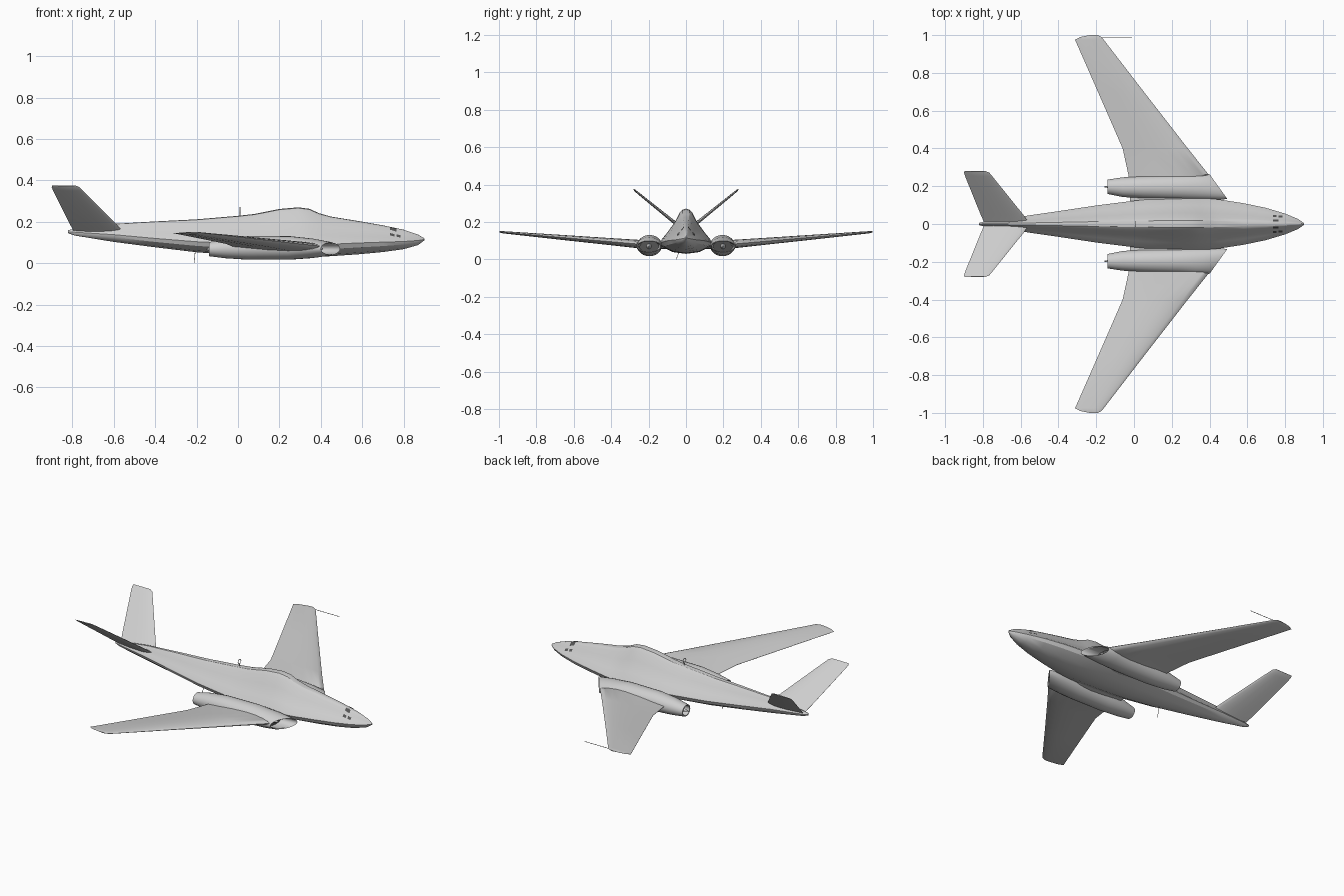
import bpy, bmesh, math
from mathutils import Vector
from mathutils.bvhtree import BVHTree


def material(name, rgb):
    m = bpy.data.materials.new(name)
    m.diffuse_color = (*rgb, 1)
    return m


GREY = material("light grey paint", (0.62, 0.62, 0.62))
DARK = material("dark grey", (0.09, 0.09, 0.09))


def finish(bm, name, mats=(GREY,), angle=30):
    bmesh.ops.recalc_face_normals(bm, faces=bm.faces)
    me = bpy.data.meshes.new(name)
    bm.to_mesh(me)
    bm.free()
    ob = bpy.data.objects.new(name, me)
    bpy.context.collection.objects.link(ob)
    for m in mats:
        me.materials.append(m)
    bpy.ops.object.select_all(action='DESELECT')
    ob.select_set(True)
    bpy.context.view_layer.objects.active = ob
    bpy.ops.object.shade_smooth_by_angle(angle=math.radians(angle))
    return ob


def loft(rings, cap_mat=0):
    """Skin a list of equal-length closed rings and cap both ends."""
    bm = bmesh.new()
    vr = [[bm.verts.new(p) for p in r] for r in rings]
    n = len(vr[0])
    for a, b in zip(vr, vr[1:]):
        for i in range(n):
            j = (i + 1) % n
            bm.faces.new((a[i], a[j], b[j], b[i]))
    for r in (vr[0], vr[-1]):
        bm.faces.new(r).material_index = cap_mat
    return bm


def rod(name, a, b, r, r2=None, sides=6):
    a, b = Vector(a), Vector(b)
    q = (b - a).to_track_quat('Z', 'Y')
    rings = []
    for p, rad in ((a, r), (b, r if r2 is None else r2)):
        rings.append([p + q @ Vector((rad * math.cos(t), rad * math.sin(t), 0))
                      for t in (2 * math.pi * i / sides for i in range(sides))])
    return finish(loft(rings), name)


# Fuselage: x, half width, bottom, widest height, top
stations = [
    (0.90, 0.004, 0.110, 0.115, 0.120), (0.87, 0.026, 0.088, 0.110, 0.138),
    (0.80, 0.055, 0.068, 0.105, 0.162), (0.70, 0.085, 0.054, 0.102, 0.183),
    (0.58, 0.110, 0.043, 0.098, 0.204), (0.45, 0.130, 0.034, 0.092, 0.225),
    (0.39, 0.135, 0.032, 0.090, 0.242), (0.345, 0.138, 0.031, 0.090, 0.263),
    (0.29, 0.139, 0.030, 0.090, 0.270), (0.20, 0.138, 0.030, 0.090, 0.262),
    (0.08, 0.131, 0.034, 0.092, 0.238), (0.00, 0.123, 0.038, 0.095, 0.229),
    (-0.20, 0.098, 0.053, 0.104, 0.212), (-0.40, 0.068, 0.077, 0.120, 0.202),
    (-0.60, 0.039, 0.103, 0.138, 0.190), (-0.79, 0.014, 0.134, 0.150, 0.166),
    (-0.82, 0.006, 0.145, 0.152, 0.160),
]


def body_ring(x, w, zb, zm, zt):
    up, dn = zt - zm, zm - zb
    half = [(0, zt), (0.13 * w, zt - 0.02 * up), (0.25 * w, zt - 0.12 * up),
            (0.42 * w, zm + 0.62 * up), (0.72 * w, zm + 0.30 * up),
            (0.93 * w, zm + 0.10 * up), (w, zm), (0.90 * w, zm - 0.4 * dn),
            (0.5 * w, zb + 0.15 * dn), (0, zb)]
    pts = half + [(-y, z) for y, z in half[-2:0:-1]]
    return [(x, y, z) for y, z in pts]


body = loft([body_ring(*s) for s in stations])
tree = BVHTree.FromBMesh(body)
finish(body, "fuselage")


# Nose windows: thin patches laid on the skin
def skin(x, y):
    hit, nor, _, _ = tree.ray_cast(Vector((x, y, 1)), Vector((0, 0, -1)))
    return hit + Vector((0, 0, 0.003))


bm = bmesh.new()
for s in (-1, 1):
    for x0, x1, y0, y1 in ((0.735, 0.765, 0.012, 0.024), (0.735, 0.755, 0.036, 0.047),
                           (0.765, 0.785, 0.034, 0.045)):
        bm.faces.new([bm.verts.new(skin(x, s * y)) for x, y in
                      ((x0, y0), (x1, y0), (x1, y1), (x0, y1))])
finish(bm, "nose_windows", (DARK,))

# Airfoil shape: chord fraction, half thickness fraction
FOIL = [(0, 0), (0.02, 0.3), (0.08, 0.62), (0.2, 0.92), (0.35, 1),
        (0.6, 0.75), (0.8, 0.4), (1, 0.04)]


def foil_ring(le, te, y, z, t, tilt):
    """Section at (y, z); thickness runs along the tilted normal."""
    pts = [(c, h) for c, h in FOIL] + [(c, -h) for c, h in FOIL[:0:-1]]
    s = 1 if y > 0 else -1
    n = (-s * math.sin(tilt), math.cos(tilt))
    return [(le + (te - le) * c, y + n[0] * h * t / 2, z + n[1] * h * t / 2) for c, h in pts]


# y, leading x, trailing x, z, thickness
wing = [(0.05, 0.30, -0.02, 0.078, 0.045), (0.235, 0.34, -0.025, 0.080, 0.045),
        (0.262, 0.395, -0.03, 0.083, 0.045), (0.40, 0.285, -0.06, 0.095, 0.038),
        (0.70, 0.052, -0.191, 0.121, 0.025), (0.975, -0.160, -0.312, 0.145, 0.012),
        (0.990, -0.172, -0.285, 0.147, 0.009), (1.0, -0.192, -0.235, 0.148, 0.004)]
tail = [(0.012, -0.56, -0.795, 0.158, 0.020), (0.05, -0.587, -0.812, 0.188, 0.018),
        (0.255, -0.752, -0.895, 0.354, 0.011), (0.272, -0.766, -0.900, 0.368, 0.009),
        (0.280, -0.785, -0.897, 0.375, 0.004)]

# Nacelle from intake face, over the lip and shell, to the exhaust face:
# x, centre y, y radius, centre z, z radius, sideways slant
nacelle = [(0.37, 0.197, 0.052, 0.070, 0.030, 0.02), (0.442, 0.198, 0.060, 0.070, 0.027, 0.043),
           (0.447, 0.198, 0.064, 0.070, 0.030, 0.046), (0.435, 0.198, 0.067, 0.070, 0.034, 0.045),
           (0.36, 0.197, 0.068, 0.072, 0.047, 0.035), (0.25, 0.195, 0.066, 0.074, 0.057, 0.01),
           (0.05, 0.195, 0.060, 0.074, 0.057, 0), (-0.06, 0.195, 0.052, 0.071, 0.047, 0),
           (-0.14, 0.197, 0.038, 0.068, 0.034, 0), (-0.14, 0.197, 0.032, 0.068, 0.029, 0),
           (-0.09, 0.197, 0.030, 0.068, 0.027, 0)]

for s, side in ((1, "left"), (-1, "right")):
    finish(loft([foil_ring(le, te, s * y, z, t, 0.08) for y, le, te, z, t in wing]),
           side + "_wing")
    finish(loft([foil_ring(le, te, s * y, z, t, 0.68) for y, le, te, z, t in tail]),
           side + "_tail_fin")
    rings = []
    for x, yc, ry, zc, rz, slant in nacelle:
        ang = [2 * math.pi * i / 24 for i in range(24)]
        rings.append([(x - slant * math.cos(a), s * (yc + ry * math.cos(a)),
                       zc + rz * math.sin(a)) for a in ang])
    finish(loft(rings, 1), side + "_engine_nacelle", (GREY, DARK))
    # Intake bullet and exhaust cone
    rod(side + "_intake_bullet", (0.36, s * 0.197, 0.07), (0.41, s * 0.197, 0.07), 0.016, 0.003, 12)
    rod(side + "_exhaust_cone", (-0.09, s * 0.197, 0.068), (-0.155, s * 0.197, 0.068), 0.015, 0.003, 12)

# Wing tip probe, belly antenna and loop antenna on the spine
rod("wing_tip_probe", (-0.20, 0.985, 0.147), (-0.01, 0.985, 0.147), 0.0015)
rod("belly_antenna", (-0.205, -0.025, 0.075), (-0.212, -0.052, 0.001), 0.0015)
bpy.ops.mesh.primitive_torus_add(location=(0.01, 0, 0.256), rotation=(math.pi / 2, 0, math.pi / 2),
                                 major_radius=0.014, minor_radius=0.0018,
                                 major_segments=16, minor_segments=6)
loop = bpy.context.object
loop.name = "loop_antenna"
loop.data.materials.append(GREY)
rod("loop_antenna_post", (0.01, 0, 0.222), (0.01, 0, 0.243), 0.002)
